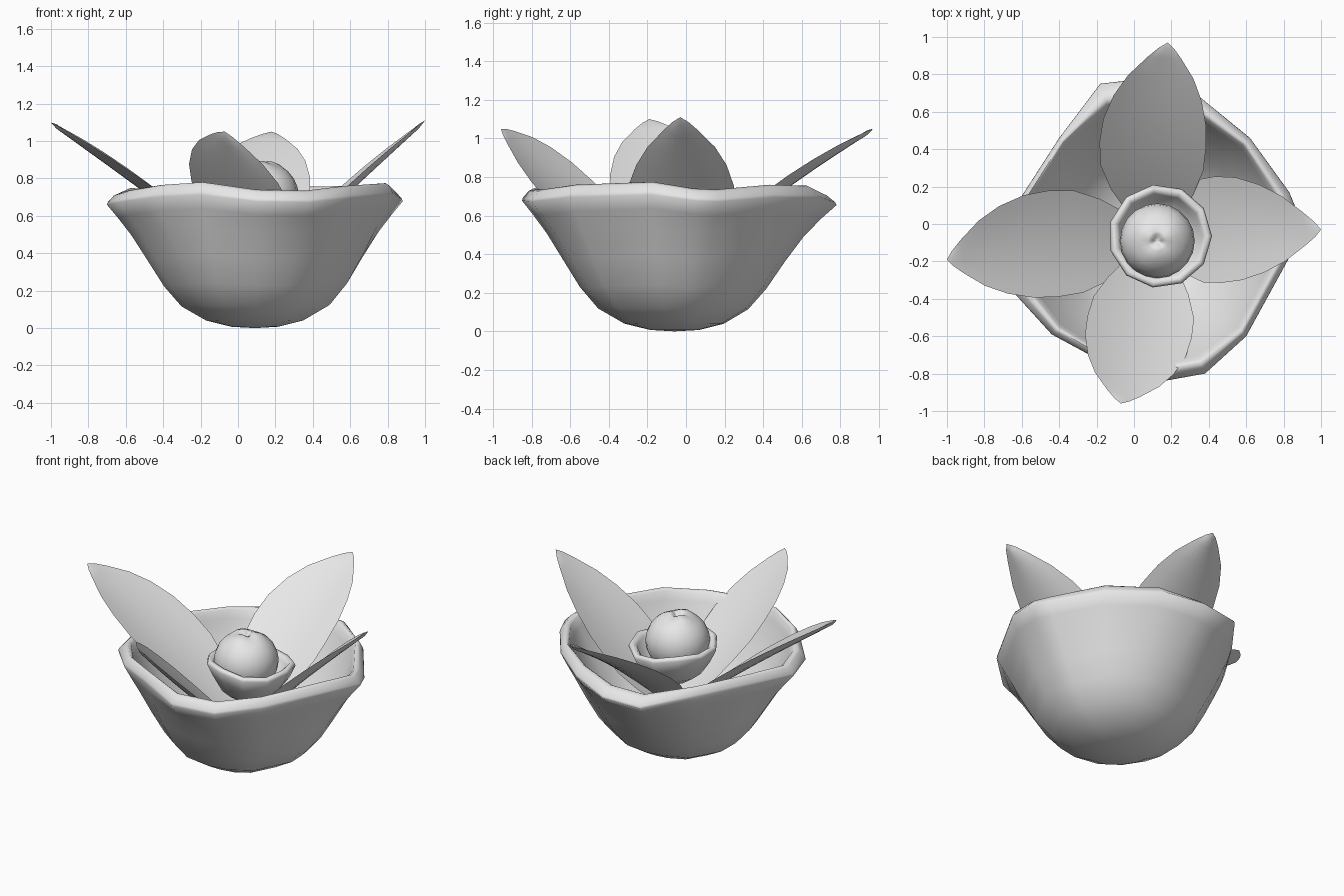
import bpy
import bmesh
from math import sin, cos, pi, radians, hypot, atan2
from mathutils import Vector

cube = bpy.data.objects.get("Cube")
if cube:
    bpy.data.objects.remove(cube, do_unlink=True)

grey = bpy.data.materials.new("plain grey")
grey.use_nodes = True
grey.diffuse_color = (0.8, 0.8, 0.8, 1)
grey.node_tree.nodes["Principled BSDF"].inputs["Base Color"].default_value = grey.diffuse_color


def skin(name, rings, start, end, sharp=75):
    """Join closed rings of points into a surface, closed by a point at each end."""
    bm = bmesh.new()
    loops = [[bm.verts.new(p) for p in ring] for ring in rings]
    n = len(loops[0])
    for a, b in zip(loops, loops[1:]):
        for i in range(n):
            j = (i + 1) % n
            bm.faces.new((a[i], a[j], b[j], b[i]))
    for loop, tip in ((loops[0], start), (loops[-1], end)):
        v = bm.verts.new(tip)
        for i in range(n):
            bm.faces.new((loop[i], loop[(i + 1) % n], v))
    bmesh.ops.recalc_face_normals(bm, faces=bm.faces)
    mesh = bpy.data.meshes.new(name)
    bm.to_mesh(mesh)
    bm.free()
    mesh.materials.append(grey)
    mesh.shade_smooth()
    mesh.set_sharp_from_angle(angle=radians(sharp))
    obj = bpy.data.objects.new(name, mesh)
    bpy.context.collection.objects.link(obj)
    return obj


def lathe(name, centre, profile, low, high, sides, wave=lambda a, r, z: 0):
    """Turn a (radius, height) profile about a vertical axis."""
    cx, cy = centre
    angles = [2 * pi * i / sides for i in range(sides)]
    rings = [[(cx + r * cos(a), cy + r * sin(a), z + wave(a, r, z)) for a in angles]
             for r, z in profile]
    return skin(name, rings, (cx, cy, low), (cx, cy, high))


# Bowl: flared corners, fuller sides between them, and a thick sloping lip
rim = [(.88, .05, .74), (.83, .17, .735), (.62, .46, .76), (.35, .68, .755),
       (.08, .78, .715), (-.18, .75, .70), (-.40, .46, .73), (-.60, .15, .75),
       (-.70, -.15, .72), (-.64, -.37, .735), (-.44, -.59, .765), (-.20, -.72, .78),
       (.10, -.85, .74), (.38, -.80, .735), (.60, -.60, .76), (.83, -.18, .775)]
bowl_profile = [(.16, .01), (.33, .055), (.50, .16), (.62, .31), (.73, .50), (.84, .69),
                (.93, .82), (1, .915), (.995, .935), (.955, .985), (.925, 1), (.90, .98),
                (.87, .91), (.81, .77), (.73, .62), (.63, .45), (.52, .30), (.39, .18),
                (.20, .11)]
BX, BY = .09, -.06
rings = []
for r, h in bowl_profile:
    ring = []
    follow = 1 - 6 * r * (1 - r)
    for x, y, z in rim:
        a = atan2(y - BY, x - BX)
        radius = r * (.79 + (hypot(x - BX, y - BY) - .79) * follow)
        ring.append((BX + radius * cos(a), BY + radius * sin(a), z * h))
    rings.append(ring)
skin("bowl", rings, (BX, BY, 0), (BX, BY, .07))

# Petals: lens-shaped sections swept along a curved spine
petal_widths = [(.06, .07), (.14, .15), (.25, .22), (.38, .275), (.5, .285), (.62, .275),
                (.74, .235), (.84, .175), (.93, .09), (.975, .04)]
ACROSS = 8


def petal(name, base, middle, tip, tilt):
    base, middle, tip = Vector(base), Vector(middle), Vector(tip)
    along = tip - base
    side = Vector((-along.y, along.x, 0)).normalized()
    us = [2 * i / ACROSS - 1 for i in range(ACROSS + 1)]
    section = [(u, 1) for u in us] + [(u, -1) for u in reversed(us[1:-1])]
    rings = []
    for t, w in petal_widths:
        spine = base * ((1 - t) * (1 - 2 * t)) + middle * (4 * t * (1 - t)) + tip * (t * (2 * t - 1))
        ring = []
        for u, face in section:
            lift = tilt * u * w + .18 * w * u * u - .09 * w + face * .012 * (1 - u * u)
            ring.append(spine + side * (u * w) + Vector((0, 0, lift)))
        rings.append(ring)
    return skin(name, rings, base, tip)


petal("left_petal", (.14, -.08, .25), (.45, -.03, .62), (1, -.03, 1.11), 0)
petal("right_petal", (.10, -.08, .27), (-.43, -.105, .71), (-1, -.19, 1.10), -.08)
petal("back_petal", (.12, -.06, .26), (.10, .42, .70), (.18, .97, 1.05), .03)
petal("front_petal", (.12, -.10, .23), (.03, -.55, .65), (-.07, -.96, 1.05), -.38)

# Centre: stem, wavy cup and a dimpled round bud
CENTRE = (.14, -.065)
lathe("stem", CENTRE, [(.045, .07), (.03, .15), (.03, .40), (.05, .46)], .06, .47, 10)
lathe("cup", CENTRE,
      [(.09, .45), (.18, .51), (.24, .60), (.277, .68), (.268, .70), (.245, .70),
       (.225, .68), (.20, .60), (.12, .53)], .43, .51, 11,
      lambda a, r, z: (.014 * sin(3 * a + 1) + .018 * cos(a - radians(225))) * (z > .55))

bud_profile = [(.2 * sin(a), .705 - .19 * cos(a))
               for a in (radians(d) for d in range(15, 166, 15))]
bud_profile += [(.035, .885), (.02, .87)]
lathe("bud", (.125, -.09), bud_profile, .515, .86, 20,
      lambda a, r, z: .006 * sin(3 * a) * (z > .865))
